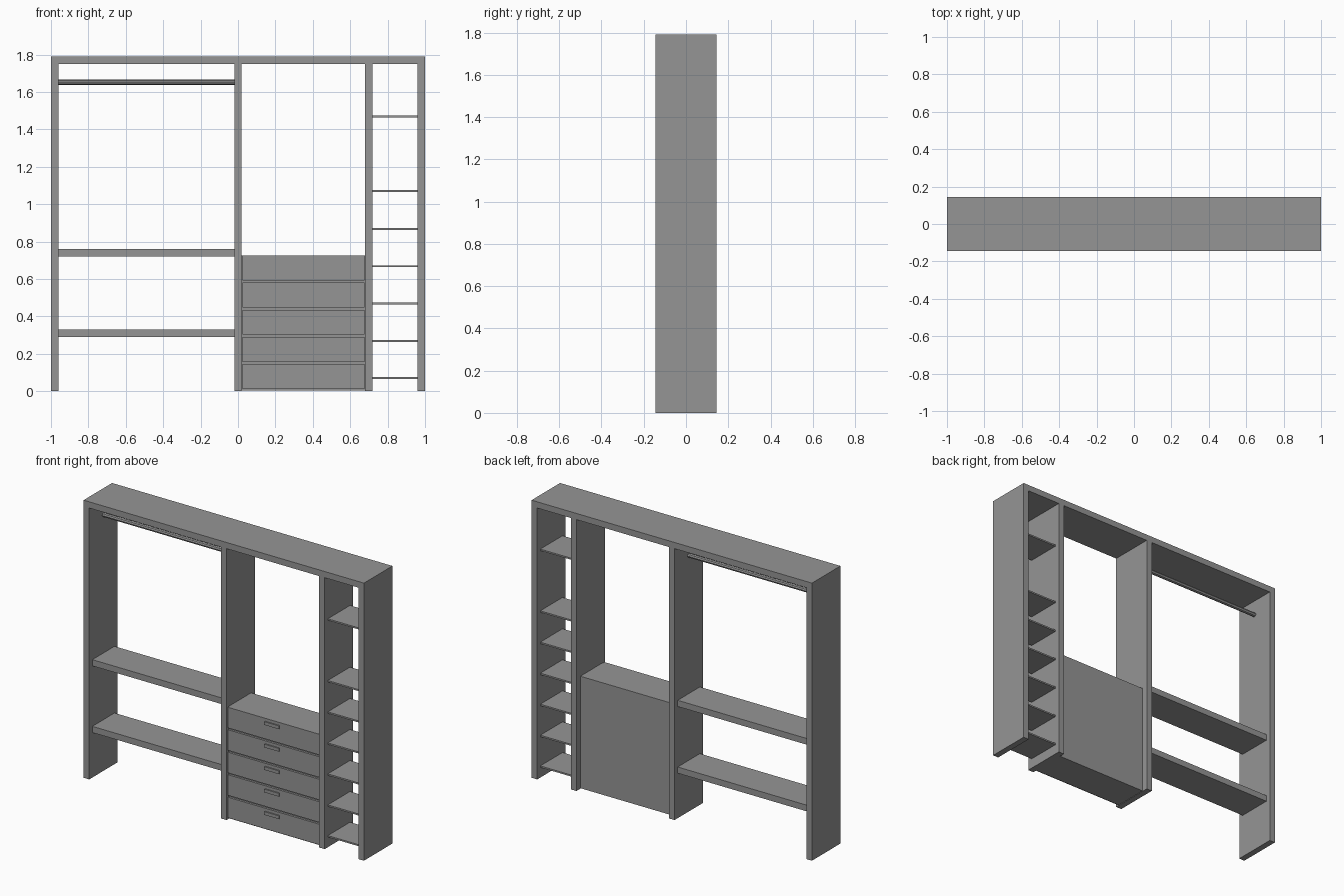
import bpy
import math

default_cube = bpy.data.objects.get("Cube")
if default_cube:
    bpy.data.objects.remove(default_cube, do_unlink=True)

# Single grey finish
grey = bpy.data.materials.new("plain_grey")
grey.use_nodes = True
colour = (0.3, 0.3, 0.3, 1)
grey.diffuse_color = colour
grey.node_tree.nodes["Principled BSDF"].inputs["Base Color"].default_value = colour


def box(name, x, y, z):
    """Box from (min, max) ranges on each axis."""
    spans = (x, y, z)
    bpy.ops.mesh.primitive_cube_add(size=1, location=[(a + b) / 2 for a, b in spans])
    obj = bpy.context.object
    obj.name = name
    obj.scale = [b - a for a, b in spans]
    bpy.ops.object.transform_apply(location=False, rotation=False, scale=True)
    obj.data.materials.append(grey)
    return obj


DEPTH = (-0.145, 0.145)
SHELF_DEPTH = (-0.113, 0.113)
BOARD = 0.04
TOP = 1.79

# Frame: top board and four uprights
box("top_board", (-1, 1), DEPTH, (TOP - BOARD, TOP))
for name, x in (("right_end_panel", -1), ("middle_panel", -0.02),
                ("shoe_rack_panel", 0.68), ("left_end_panel", 0.96)):
    box(name, (x, x + BOARD), DEPTH, (0, TOP - BOARD))

# Thick shelves in the wide bay
for name, z in (("lower_shelf", 0.29), ("upper_shelf", 0.72)):
    box(name, (-0.96, -0.02), SHELF_DEPTH, (z, z + BOARD))

# Hanging rail
bpy.ops.mesh.primitive_cylinder_add(vertices=8, radius=0.0135, depth=0.94,
                                    location=(-0.49, 0, 1.652),
                                    rotation=(0, math.pi / 2, 0))
rail = bpy.context.object
rail.name = "hanging_rail"
rail.data.materials.append(grey)

# Thin shelves in the narrow bay
for z in (0.07, 0.268, 0.468, 0.668, 0.868, 1.07, 1.468):
    box("thin_shelf", (0.72, 0.96), SHELF_DEPTH, (z - 0.005, z + 0.005))

# Drawer stack: carcass, fronts and handles
PITCH = 0.145
box("drawer_carcass", (0.02, 0.68), (-0.122, 0.105), (0.003, 5 * PITCH))
for i in range(5):
    top = (i + 1) * PITCH
    box("drawer_front", (0.024, 0.676), (-0.136, -0.122), (top - PITCH + 0.012, top))
    box("drawer_handle", (0.288, 0.392), (-0.144, -0.136), (top - 0.04, top - 0.019))
